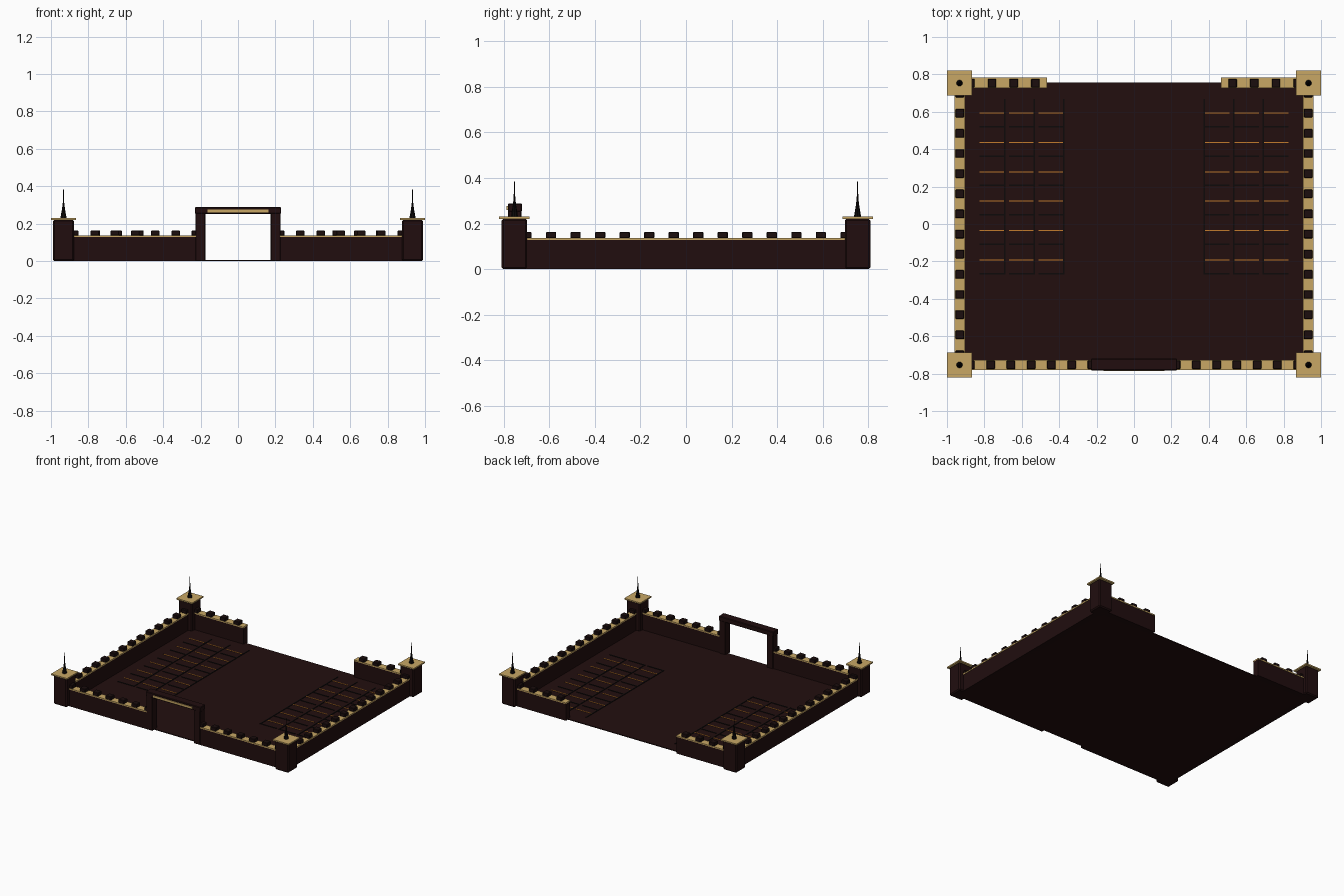
import bpy, bmesh, math
from mathutils import Matrix

if "Cube" in bpy.data.objects:
    bpy.data.objects.remove(bpy.data.objects["Cube"])


def material(name, r, g, b):
    m = bpy.data.materials.new(name)
    m.diffuse_color = (r, g, b, 1)
    m.use_nodes = True
    m.node_tree.nodes["Principled BSDF"].inputs["Base Color"].default_value = m.diffuse_color
    return m


FLOOR = material("dark maroon floor", 0.016, 0.0045, 0.0045)
STONE = material("dark maroon stone", 0.015, 0.0042, 0.0045)
DARK = material("near black merlon", 0.0105, 0.004, 0.004)
BLACK = material("black iron", 0.004, 0.003, 0.003)
GOLD = material("pale gold", 0.58, 0.39, 0.13)
AMBER = material("amber line", 0.55, 0.2, 0.025)


def boxes(name, spans, mat, bevel=0):
    """One object from boxes given as (x0, x1, y0, y1, z0, z1)."""
    bm = bmesh.new()
    for x0, x1, y0, y1, z0, z1 in spans:
        mtx = (Matrix.Translation(((x0 + x1) / 2, (y0 + y1) / 2, (z0 + z1) / 2))
               @ Matrix.Diagonal((x1 - x0, y1 - y0, z1 - z0, 1)))
        bmesh.ops.create_cube(bm, size=1, matrix=mtx)
    if bevel:
        bmesh.ops.bevel(bm, geom=bm.edges[:], offset=bevel, segments=1,
                        affect='EDGES', profile=0.5)
    me = bpy.data.meshes.new(name)
    bm.to_mesh(me)
    bm.free()
    me.materials.append(mat)
    ob = bpy.data.objects.new(name, me)
    bpy.context.collection.objects.link(ob)
    return ob


def mirrored(spans):
    return spans + [(-b, -a, *rest) for a, b, *rest in spans]


def steps(a, b, n):
    return [a + (b - a) * i / (n - 1) for i in range(n)]


TX, TY = 0.933, 0.753      # corner tower centres
WX, WY = 0.9315, 0.753     # wall centre lines

# Courtyard floor
boxes("floor", [(-0.935, 0.935, -0.755, 0.757, 0, 0.006)], FLOOR)

# Walls, their gold coping and merlons
runs = {
    "front_wall": [(0.2, 0.89, -WY)],
    "back_wall": [(0.465, 0.89, WY + 0.002)],
}
for name, ((a, b, y),) in runs.items():
    boxes(name, mirrored([(a, b, y - 0.024, y + 0.024, 0, 0.128)]), STONE)
    boxes(name + "_coping",
          mirrored([(a, b, y - 0.027, y + 0.027, 0.128, 0.137)]), GOLD)
boxes("side_wall", mirrored([(WX - 0.024, WX + 0.024, -0.72, 0.72, 0, 0.128)]), STONE)
boxes("side_wall_coping",
      mirrored([(WX - 0.027, WX + 0.027, -0.72, 0.72, 0.128, 0.137)]), GOLD)

M, T, TOP = 0.0225, 0.023, 0.163
merlons = [(x - M, x + M, -WY - T, -WY + T, 0.135, TOP) for x in steps(0.225, 0.875, 7)]
merlons += [(x - M, x + M, WY - T, WY + T, 0.135, TOP) for x in steps(0.527, 0.875, 4)]
merlons += [(WX - T, WX + T, y - M, y + M, 0.135, TOP) for y in steps(-0.70, 0.70, 14)]
boxes("merlons", mirrored(merlons), DARK, 0.003)

# Corner towers with flat gold caps
corners = [(sx * TX, sy * TY) for sx in (-1, 1) for sy in (-1, 1)]
boxes("towers", [(x - 0.057, x + 0.057, y - 0.056, y + 0.056, 0, 0.221)
                 for x, y in corners], STONE, 0.008)
boxes("tower_caps", [(x - 0.067, x + 0.067, y - 0.067, y + 0.067, 0.22, 0.23)
                     for x, y in corners], GOLD)

# Tapering iron spikes on the towers
profile = [(0.017, 0.229), (0.013, 0.25), (0.008, 0.278), (0.004, 0.31), (0.0012, 0.386)]
bm = bmesh.new()
SIDES = 10
for cx, cy in corners:
    rings = [[bm.verts.new((cx + r * math.cos(2 * math.pi * i / SIDES),
                            cy + r * math.sin(2 * math.pi * i / SIDES), z))
              for i in range(SIDES)] for r, z in profile]
    for lo, hi in zip(rings, rings[1:]):
        for i in range(SIDES):
            j = (i + 1) % SIDES
            bm.faces.new((lo[i], lo[j], hi[j], hi[i]))
    bm.faces.new(rings[-1])
    bm.faces.new(rings[0][::-1])
me = bpy.data.meshes.new("spikes")
bm.to_mesh(me)
bm.free()
me.materials.append(BLACK)
bpy.context.collection.objects.link(bpy.data.objects.new("spikes", me))

# Gateway: two posts, a lintel and a gold plate
boxes("gate_posts", mirrored([(0.174, 0.228, -0.781, -0.722, 0, 0.262)]), STONE, 0.004)
boxes("gate_lintel", [(-0.231, 0.231, -0.782, -0.72, 0.252, 0.288)], STONE, 0.004)
boxes("gate_plate", [(-0.163, 0.163, -0.787, -0.78, 0.26, 0.276)], GOLD)

# Floor markings: dark dividers and amber lines in bays
columns = [(0.38, 0.51), (0.537, 0.668), (0.695, 0.825)]
rows = [0.593 - 0.157 * i for i in range(6)]
dividers = [(x - 0.004, x + 0.004, -0.27, 0.668, 0.005, 0.009)
            for x in (0.375, 0.533, 0.69)]
dividers += [(a, b, y - 0.077, y - 0.069, 0.005, 0.009) for a, b in columns for y in rows]
boxes("bay_dividers", mirrored(dividers), BLACK)
boxes("bay_lines", mirrored([(a, b, y - 0.003, y + 0.003, 0.005, 0.009)
                             for a, b in columns for y in rows]), AMBER)
